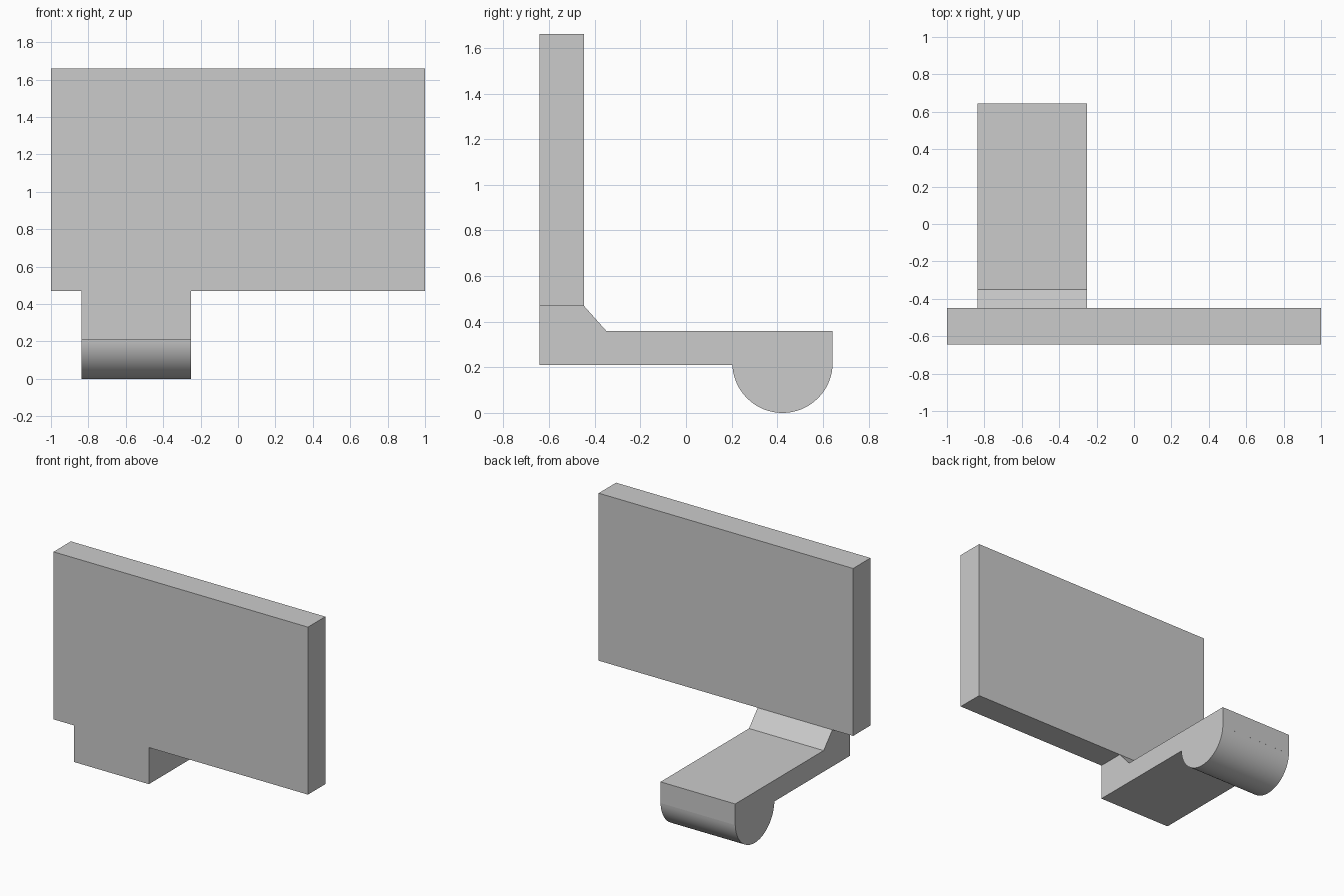
import bpy
import bmesh
from math import asin, cos, sin, pi

cube = bpy.data.objects.get("Cube")
if cube:
    bpy.data.objects.remove(cube, do_unlink=True)

grey = bpy.data.materials.new("light grey")
grey.use_nodes = True
grey.diffuse_color = (0.6, 0.6, 0.6, 1)
grey.node_tree.nodes["Principled BSDF"].inputs["Base Color"].default_value = grey.diffuse_color


def extrude_profile(name, profile, x0, x1):
    """Extrude a closed (y, z) profile along x from x0 to x1."""
    bm = bmesh.new()
    face = bm.faces.new([bm.verts.new((x0, y, z)) for y, z in profile])
    swept = bmesh.ops.extrude_face_region(bm, geom=[face])["geom"]
    verts = [v for v in swept if isinstance(v, bmesh.types.BMVert)]
    bmesh.ops.translate(bm, verts=verts, vec=(x1 - x0, 0, 0))
    bmesh.ops.recalc_face_normals(bm, faces=bm.faces)
    mesh = bpy.data.meshes.new(name)
    bm.to_mesh(mesh)
    bm.free()
    mesh.materials.append(grey)
    obj = bpy.data.objects.new(name, mesh)
    bpy.context.collection.objects.link(obj)
    bpy.ops.object.select_all(action="DESELECT")
    obj.select_set(True)
    bpy.context.view_layer.objects.active = obj
    bpy.ops.object.shade_smooth_by_angle(angle=pi / 7)
    return obj


FRONT, BACK = -0.643, 0.643
PANEL_BACK = -0.448
PANEL_BOTTOM, PANEL_TOP = 0.47, 1.66
ARM_BOTTOM, ARM_TOP = 0.21, 0.36
ARM_LEFT, ARM_RIGHT = -0.25, -0.837

# Upright panel
extrude_profile("panel", [(FRONT, PANEL_BOTTOM), (PANEL_BACK, PANEL_BOTTOM),
                          (PANEL_BACK, PANEL_TOP), (FRONT, PANEL_TOP)], -1, 1)

# Rounded foot outline, swept from the back edge round to the arm's underside
RADIUS, FOOT_Y = 0.22, 0.423
tilt = asin((RADIUS - ARM_BOTTOM) / RADIUS)
STEPS = 40
arc = []
for i in range(STEPS + 1):
    a = -tilt - (pi - 2 * tilt) * i / STEPS
    arc.append((FOOT_Y + RADIUS * cos(a), RADIUS + RADIUS * sin(a)))

# Arm with sloped inner corner and rounded foot
arm = [(FRONT, ARM_BOTTOM), (FRONT, PANEL_BOTTOM), (PANEL_BACK, PANEL_BOTTOM),
       (-0.35, ARM_TOP), (BACK, ARM_TOP), (BACK, ARM_BOTTOM)]
extrude_profile("arm_and_foot", arm + arc, ARM_RIGHT, ARM_LEFT)
